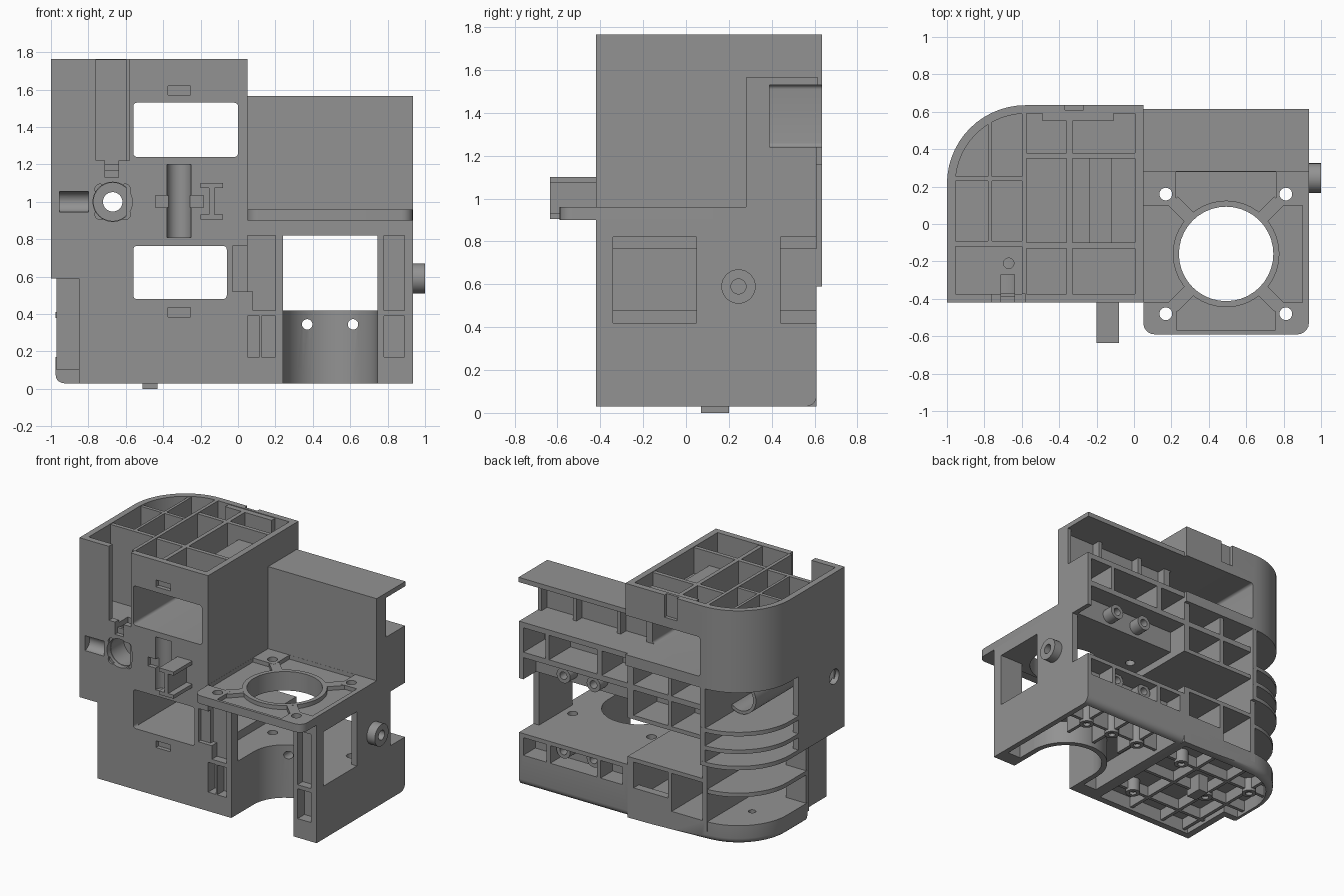
import bpy, bmesh, math
from mathutils import Matrix, Vector

if "Cube" in bpy.data.objects:
    bpy.data.objects.remove(bpy.data.objects["Cube"])

grey = bpy.data.materials.new("grey plastic")
grey.diffuse_color = (0.29, 0.29, 0.29, 1)
grey.use_nodes = True
grey.node_tree.nodes["Principled BSDF"].inputs["Base Color"].default_value = grey.diffuse_color


def finish(name, bm):
    bmesh.ops.recalc_face_normals(bm, faces=bm.faces)
    me = bpy.data.meshes.new(name)
    bm.to_mesh(me)
    bm.free()
    me.materials.append(grey)
    ob = bpy.data.objects.new(name, me)
    bpy.context.collection.objects.link(ob)
    return ob


def prism(name, pts, z0, z1):
    bm = bmesh.new()
    f = bm.faces.new([bm.verts.new((x, y, z0)) for x, y in pts])
    r = bmesh.ops.extrude_face_region(bm, geom=[f])
    bmesh.ops.translate(bm, vec=(0, 0, z1 - z0),
                        verts=[v for v in r["geom"] if isinstance(v, bmesh.types.BMVert)])
    return finish(name, bm)


def box(name, x0, x1, y0, y1, z0, z1):
    return prism(name, [(x0, y0), (x1, y0), (x1, y1), (x0, y1)], z0, z1)


def turn(bm, c, axis):
    if axis != "Z":
        bm.transform(Matrix.Rotation(math.pi / 2, 4, "Y" if axis == "X" else "X"))
    bm.transform(Matrix.Translation(Vector(c)))


def cyl(name, c, r, length, axis="Z", n=40):
    bm = bmesh.new()
    bmesh.ops.create_cone(bm, cap_ends=True, segments=n, radius1=r, radius2=r, depth=length)
    turn(bm, c, axis)
    return finish(name, bm)


def ring(name, c, r, hole, length, axis="Z", n=32):
    bm = bmesh.new()
    h = length / 2
    loops = [[bm.verts.new((q * math.cos(math.tau * i / n), q * math.sin(math.tau * i / n), z))
              for i in range(n)] for q, z in ((r, -h), (r, h), (hole, h), (hole, -h))]
    for a, b in zip(loops, loops[1:] + loops[:1]):
        for i in range(n):
            j = (i + 1) % n
            bm.faces.new((a[i], a[j], b[j], b[i]))
    turn(bm, c, axis)
    return finish(name, bm)


def bevel(ob, test, r):
    bm = bmesh.new()
    bm.from_mesh(ob.data)
    edges = [e for e in bm.edges if test(*[v.co for v in e.verts])]
    bmesh.ops.bevel(bm, geom=edges, offset=r, segments=5, profile=0.5, affect="EDGES")
    bm.to_mesh(ob.data)
    bm.free()
    return ob


def cut(ob, *cutters):
    for c in cutters:
        m = ob.modifiers.new("cut", "BOOLEAN")
        m.operation, m.solver, m.object = "DIFFERENCE", "EXACT", c
    dg = bpy.context.evaluated_depsgraph_get()
    me = bpy.data.meshes.new_from_object(ob.evaluated_get(dg))
    ob.modifiers.clear()
    ob.data = me
    for c in cutters:
        bpy.data.objects.remove(c)
    return ob


def arc(cx, cy, r, a0, a1, n=14):
    return [(cx + r * math.cos(math.radians(a0 + (a1 - a0) * i / n)),
             cy + r * math.sin(math.radians(a0 + (a1 - a0) * i / n))) for i in range(n + 1)]


def tower_outline(d=0, y0=-0.42, x1=0.05):
    return [(-1 + d, y0 + d), (x1 - d, y0 + d), (x1 - d, 0.635 - d)] + arc(-0.58, 0.215, 0.42 - d, 90, 180)


def base_outline(d=0):
    return [(-0.85 + d, -0.42 + d), (0.05 - d, -0.42 + d), (0.05 - d, 0.61 - d)] + \
        arc(-0.58, 0.215, 0.395 - d, 90, 180) + [(-0.975 + d, -0.02 + d), (-0.85 + d, -0.02 + d)]


def along_y(a, b):
    return abs(a.y - b.y) > 0.1


# Tower head: solid outline, cells open at the top, rounded air duct through it
head = prism("tower_head", tower_outline(), 1.16, 1.765)
left_cell = cut(prism("left_cell_cutter", tower_outline(0.045), 1.2, 1.9),
                box("c", -0.6, 0.2, -1, 1, 1, 2))
right_cell = cut(prism("right_cell_cutter", tower_outline(0.045), 1.57, 1.9),
                 box("c", -1.2, -0.575, -1, 1, 1, 2))
cut(head, left_cell, right_cell,
    bevel(box("duct", -0.56, 0, -0.5, 0.7, 1.24, 1.53), along_y, 0.02),
    box("c", -0.1, 0.1, 0.39, 0.7, 1.24, 1.53),
    box("c", -0.76, -0.58, -0.5, -0.375, 1.22, 1.9),
    box("c", -0.71, -0.64, -0.5, -0.27, 1.13, 1.3),
    cyl("c", (-0.67, -0.21, 1.2), 0.028, 0.3, n=20),
    box("c", -0.37, -0.27, 0.61, 0.7, 1.6, 1.9),
    cyl("c", (-0.315, -0.42, 1.1), 0.065, 0.2),
    box("c", -0.375, -0.255, -0.5, -0.39, 1.57, 1.62))
for i, (x0, x1, y0, y1, z0) in enumerate([
        (-0.78, -0.76, -0.1, 0.57, 1.18), (-0.36, -0.33, -0.39, 0.6, 1.55),
        (-0.97, -0.59, -0.12, -0.09, 1.18), (-0.98, -0.59, 0.23, 0.255, 1.18),
        (-0.58, 0.02, -0.13, -0.1, 1.55), (-0.58, 0.02, 0.35, 0.38, 1.55)]):
    box(f"head_rib_{i}", x0, x1, y0, y1, z0, 1.76)
box("head_rail", -0.24, -0.12, -0.1, 0.35, 1.56, 1.66)
box("head_back_wall", -0.49, -0.11, 0.55, 0.6, 1.56, 1.76)

# Front wall with window, round groove and screw opening
front = box("front_wall", -1, 0.05, -0.42, -0.37, 0.03, 1.17)
lugs = [cyl("c", (-0.67 + 0.095 * math.cos(a), -0.42, 1 + 0.095 * math.sin(a)), 0.028, 0.03, "Y", 16)
        for a in (math.pi * (k + 0.5) / 2 for k in range(4))]
cut(front, box("c", -1.1, -0.85, -0.5, -0.3, 0, 0.59),
    bevel(box("c", -0.56, -0.06, -0.5, -0.3, 0.48, 0.765), along_y, 0.02),
    cyl("c", (-0.315, -0.42, 1.005), 0.065, 0.39),
    box("c", -0.44, -0.185, -0.5, -0.39, 0.97, 1.035),
    cyl("c", (-0.88, -0.42, 1.0), 0.055, 0.16, "X"),
    cyl("c", (-0.67, -0.4, 1.0), 0.105, 0.3, "Y"), *lugs,
    box("c", -0.71, -0.64, -0.5, -0.39, 1.13, 1.3),
    box("c", -0.375, -0.255, -0.5, -0.39, 0.385, 0.435),
    box("c", -0.03, 0.1, -0.5, -0.39, 0.52, 0.765))
cut(box("groove_back", -0.42, -0.21, -0.375, -0.33, 0.79, 1.17),
    cyl("c", (-0.315, -0.42, 1.005), 0.065, 0.39))
cut(box("pocket_back", -0.97, -0.79, -0.375, -0.34, 0.93, 1.07),
    cyl("c", (-0.88, -0.42, 1.0), 0.055, 0.16, "X"))
ring("screw_tube", (-0.67, -0.03, 1.0), 0.125, 0.102, 0.7, "Y")
ring("screw_seat", (-0.67, -0.2, 1.0), 0.11, 0.052, 0.06, "Y")

# I-shaped hook on the front
box("hook_web", -0.155, -0.125, -0.635, -0.4, 0.92, 1.08)
for z in (0.905, 1.075):
    box("hook_flange", -0.2, -0.08, -0.635, -0.4, z, z + 0.027)

# Side walls; the right tower wall opens from the motor chamber into the lower duct
left = box("left_wall", -1, -0.955, -0.42, 0.12, 0.59, 1.17)
cut(left, cyl("c", (-1, -0.3, 1.0), 0.055, 0.3, "X"), cyl("c", (-1, -0.19, 0.97), 0.022, 0.3, "X"),
    cyl("c", (-1, -0.12, 0.96), 0.022, 0.3, "X"))
box("lower_left_wall", -0.85, -0.81, -0.42, -0.02, 0.03, 0.6)
box("lower_left_return", -0.97, -0.81, -0.05, -0.01, 0.1, 0.6)
box("tower_right_wall_low", 0, 0.05, -0.42, 0.61, 0.03, 0.48)
box("tower_right_wall_high", 0, 0.05, -0.42, 0.61, 0.765, 1.2)
box("inner_divider", -0.6, -0.56, -0.4, 0.61, 0.1, 0.6)
box("inner_divider_top", -0.6, -0.56, -0.4, 0.634, 0.59, 1.18)

# Duct shelves and curved cooling fins
for z in (0.45, 0.765):
    box("duct_shelf", -0.58, 0.05, -0.4, 0.61, z, z + 0.03)
for z in (0.87, 0.74, 0.62):
    prism("curved_fin", tower_outline(0, -0.4, -0.56), z - 0.03, z)
cut(prism("curved_fin_low", base_outline(), 0.38, 0.41), box("c", -0.56, 0.2, -1, 1, 0, 1),
    box("c", -1, -0.8, -1, -0.02, 0, 1))
for z0, z1 in ((0.14, 0.46), (0.79, 1.18)):
    box("back_partition", -0.31, -0.28, 0.2, 0.61, z0, z1)
box("back_band", -0.31, 0.03, 0.55, 0.61, 0.12, 0.26)
box("back_block_top", -0.57, 0.03, 0.2, 0.61, 0.98, 1.02)
box("back_block_wall", -0.57, 0.03, 0.3, 0.34, 0.79, 1.18)

# Base tray, open underneath with ribs
base = prism("base_tray", base_outline(), 0.03, 0.17)
bevel(base, lambda a, b: all(v.z < 0.04 and (v.y > 0.2 or v.x < -0.97) and v.x < 0.04
                             for v in (a, b)), 0.045)
cut(base, prism("c", base_outline(0.05), -0.1, 0.13), cyl("c", (-0.75, 0.3, 0.15), 0.025, 0.3))
for x, y1 in ((-0.78, 0.5), (-0.58, 0.59), (-0.3, 0.59)):
    box("base_rib_long", x, x + 0.025, -0.4, y1, 0.05, 0.15)
for y, x0 in ((-0.2, -0.83), (0.08, -0.95), (0.33, -0.93)):
    box("base_rib_cross", x0, 0.02, y, y + 0.025, 0.05, 0.15)
for x, y in ((-0.57, 0.1), (-0.14, 0.35), (-0.14, -0.18), (-0.77, 0.34)):
    ring("base_boss", (x, y, 0.09), 0.05, 0.025, 0.12)
box("locating_peg", -0.51, -0.43, 0.07, 0.2, 0, 0.14)

# Lower motor block: U cut-out at the front, hollow underneath, cells at the back
CX, CY, R = 0.4925, -0.16, 0.2525
holes = [(x, y) for x in (0.17, 0.812) for y in (-0.48, 0.16)]
block = box("motor_block", 0.05, 0.935, -0.42, 0.61, 0.03, 0.42)
bevel(block, lambda a, b: all(v.z < 0.04 and v.y > 0.6 for v in (a, b)), 0.05)
cavity = cut(box("cavity", 0.09, 0.895, -0.31, 0.56, -0.1, 0.2),
             cyl("c", (CX, CY, 0), R + 0.04, 2), box("c", 0.2, 0.785, -1, CY, -1, 1))
cut(block, cavity, cyl("c", (CX, CY, 0.2), R, 1), box("c", CX - R, CX + R, -1, CY, -0.2, 1),
    *[box("c", x0, x1, 0.47, 0.8, 0.26, 0.39) for x0, x1 in ((0.09, 0.27), (0.3, 0.68), (0.71, 0.9))],
    *[cyl("c", (x, 0.2, 0.345), 0.028, 0.7, "Y", 20) for x in (0.37, 0.615)],
    *[cyl("c", (x, y, 0.3), 0.034, 1, n=24) for x, y in holes[1::2]],
    box("c", 0.05, 0.2, -0.5, -0.34, 0.17, 0.39), box("c", 0.78, 0.89, -0.5, -0.34, 0.17, 0.39))
box("pocket_rib", 0.115, 0.125, -0.42, -0.33, 0.17, 0.39)
for x in (0.25, 0.48, 0.71):
    box("block_rib_long", x, x + 0.025, 0.14, 0.58, 0.06, 0.22)
box("block_rib_cross", 0.07, 0.91, 0.33, 0.355, 0.06, 0.22)
for x in (0.26, 0.49, 0.72):
    ring("block_boss", (x, 0.34, 0.13), 0.05, 0.025, 0.18)

# Motor chamber walls and front pillars
side = box("chamber_right_wall", 0.89, 0.935, -0.42, 0.44, 0.41, 0.9)
cut(side, box("c", 0.8, 1, -0.34, 0.05, 0.42, 0.82), cyl("c", (0.9, 0.245, 0.59), 0.035, 0.4, "X", 32))
ring("side_boss", (0.965, 0.245, 0.59), 0.08, 0.035, 0.07, "X")
cut(box("right_pillar", 0.745, 0.935, -0.42, -0.34, 0.41, 0.9),
    box("c", 0.78, 0.89, -0.5, -0.36, 0.42, 0.89))
cut(box("left_pillar", 0.05, 0.24, -0.42, -0.34, 0.41, 0.9),
    box("c", 0.08, 0.2, -0.5, -0.36, 0.42, 0.89), box("c", 0, 0.1, -0.5, -0.36, 0.52, 0.89))

# Motor mounting plate: ceiling, rounded plate, raised ring, pads and spokes
cut(box("chamber_ceiling", 0.04, 0.935, -0.42, 0.3, 0.82, 0.905), cyl("c", (CX, CY, 0.9), R, 1),
    *[cyl("c", (x, y, 1), 0.034, 1, n=24) for x, y in holes[1::2]])
plate = box("motor_plate", 0.05, 0.935, -0.59, 0.3, 0.9, 0.96)
bevel(plate, lambda a, b: abs(a.z - b.z) > 0.01 and a.y < -0.5, 0.06)


def pocket(x0, x1, y0, y1):
    return cut(box("pocket", x0, x1, y0, y1, 0.93, 1.1), cyl("c", (CX, CY, 1), 0.285, 1))


cut(plate, pocket(0.051, 0.4, -0.42, 0.1), pocket(0.58, 0.9, -0.42, 0.1),
    pocket(0.23, 0.755, -0.57, -0.35), pocket(0.225, 0.76, 0.03, 0.279),
    cyl("c", (CX, CY, 1), R, 1), *[cyl("c", (x, y, 1), 0.034, 0.3, n=24) for x, y in holes])
for a in range(45, 360, 90):
    s = box("plate_spoke", 0.27, 0.4, -0.035, 0.035, 0.91, 0.959)
    s.data.transform(Matrix.Translation((CX, CY, 0)) @ Matrix.Rotation(math.radians(a), 4, "Z"))

# Upper rear: thin ribbed wall, shelf box with cells, and top flange
box("rear_wall", 0.04, 0.935, 0.28, 0.325, 0.95, 1.565)
box("top_flange", 0.04, 0.935, 0.28, 0.615, 1.53, 1.565)
for x in (0.26, 0.62, 0.905):
    box("flange_rib", x, x + 0.03, 0.3, 0.39, 1.23, 1.54)
shelf = box("rear_shelf_box", 0.0, 0.935, 0.28, 0.61, 0.82, 1.24)
cut(shelf, *[box("c", x0, x1, 0.36, 0.8, 1.02, 1.2)
             for x0, x1 in ((0.02, 0.26), (0.3, 0.69), (0.72, 0.9))],
    box("c", 0.04, 0.9, 0.46, 0.8, 0.7, 0.98))
for x in (0.37, 0.615):
    for z in (0.345, 0.9):
        ring("screw_boss", (x, 0.5, z), 0.055, 0.028, 0.1, "Y")

# Keep edges crisp, curves smooth
for ob in list(bpy.context.scene.objects):
    ob.select_set(True)
    bpy.context.view_layer.objects.active = ob
bpy.ops.object.shade_smooth_by_angle(angle=math.radians(30))
